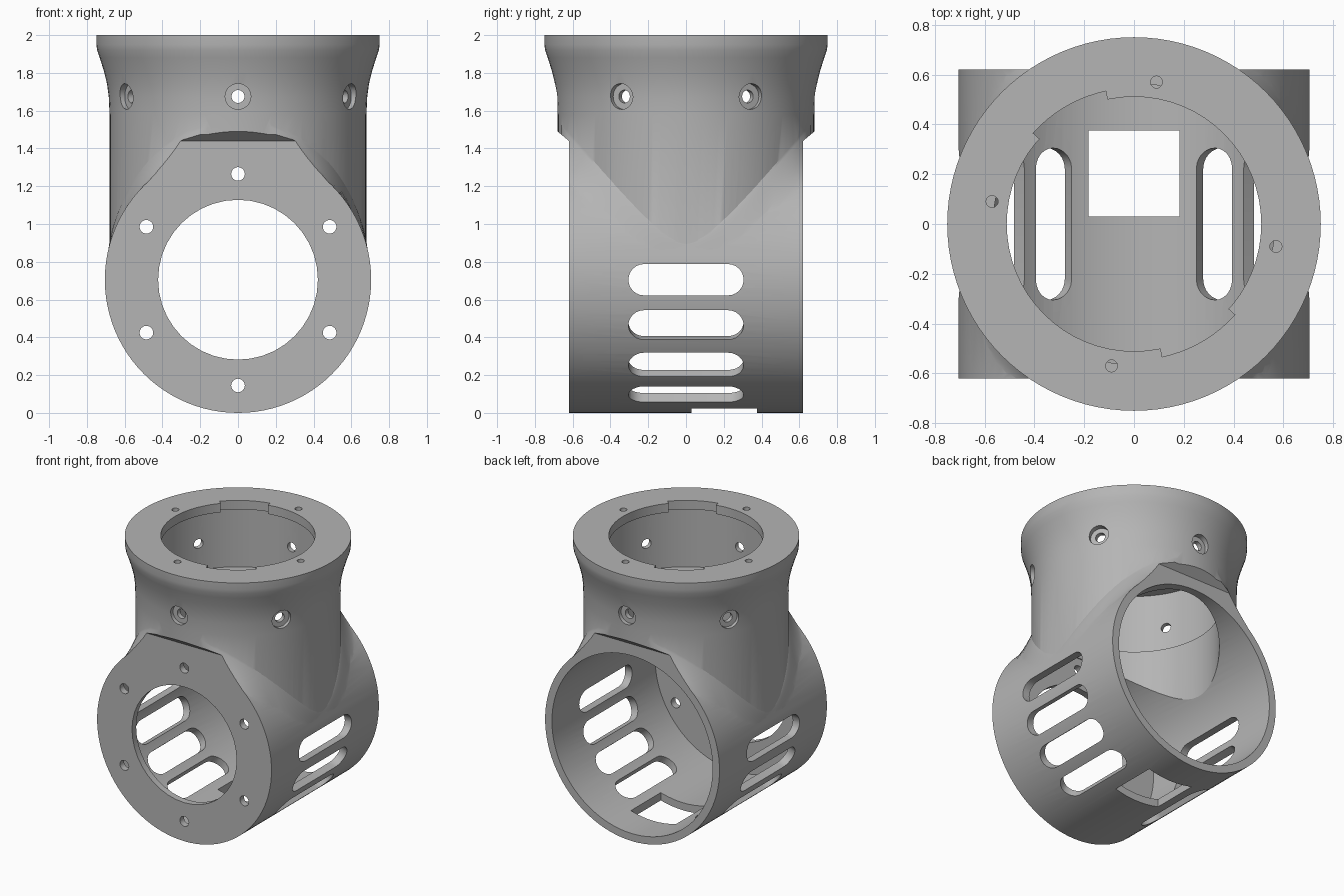
import bpy, bmesh
from math import sin, cos, pi, radians, sqrt
from mathutils import Matrix, Vector

if "Cube" in bpy.data.objects:
    bpy.data.objects.remove(bpy.data.objects["Cube"])

AXIS_Z, R_BODY, R_NECK, HALF = 0.705, 0.705, 0.68, 0.62

grey = bpy.data.materials.new("plain grey")
grey.use_nodes = True
grey.diffuse_color = (0.46, 0.46, 0.46, 1)
grey.node_tree.nodes["Principled BSDF"].inputs["Base Color"].default_value = (0.46, 0.46, 0.46, 1)


def make(name, bm):
    bmesh.ops.recalc_face_normals(bm, faces=bm.faces)
    mesh = bpy.data.meshes.new(name)
    bm.to_mesh(mesh)
    bm.free()
    mesh.materials.append(grey)
    ob = bpy.data.objects.new(name, mesh)
    bpy.context.collection.objects.link(ob)
    return ob


def rod(name, start, end, radius, sides=32):
    """Solid cylinder between two points."""
    a, b = Vector(start), Vector(end)
    turn = (b - a).to_track_quat('Z', 'Y').to_matrix().to_4x4()
    bm = bmesh.new()
    bmesh.ops.create_cone(bm, cap_ends=True, segments=sides, radius1=radius, radius2=radius,
                          depth=(b - a).length, matrix=Matrix.Translation((a + b) / 2) @ turn)
    return make(name, bm)


def loft(name, rings):
    """Closed solid through a list of equal rings of points."""
    bm = bmesh.new()
    rows = [[bm.verts.new(p) for p in ring] for ring in rings]
    for low, high in zip(rows, rows[1:]):
        for i in range(len(low)):
            j = (i + 1) % len(low)
            bm.faces.new((low[i], low[j], high[j], high[i]))
    bm.faces.new(rows[0])
    bm.faces.new(rows[-1])
    return make(name, bm)


def prism(name, outline, vector):
    v = Vector(vector)
    return loft(name, [outline, [Vector(p) + v for p in outline]])


def lathe(name, profile, sides=96):
    return loft(name, [[(r * cos(2 * pi * i / sides), r * sin(2 * pi * i / sides), z)
                        for i in range(sides)] for r, z in profile])


# Horizontal barrel
housing = rod("housing", (0, -0.66, AXIS_Z), (0, 0.66, AXIS_Z), R_BODY, 96)

# Flared vertical neck
neck = lathe("neck", [(R_NECK, 0.72), (R_NECK, 1.58), (0.684, 1.67), (0.693, 1.74), (0.71, 1.81),
                      (0.732, 1.88), (0.746, 1.92), (0.75, 1.95), (0.75, 2.0)])


# Blend between barrel and neck, growing towards both ends
def blend_section(y):
    t = max(abs(y) / HALF, 0.04)
    a = sqrt(R_NECK ** 2 - y * y) - 0.003
    corner = AXIS_Z + sqrt(R_BODY ** 2 - a * a)
    x_low = a + 0.24 * t if a + 0.24 * t < 0.69 else 0.69
    p0 = Vector((a, y, corner + 0.14 * t))
    p1 = Vector((a + 0.05 * t, y, corner + 0.03 * t))
    p2 = Vector((x_low, y, AXIS_Z + sqrt(0.703 ** 2 - x_low ** 2)))
    side = [p0 * (1 - s) ** 2 + p1 * 2 * s * (1 - s) + p2 * s * s for s in (k / 8 for k in range(9))]
    return side + [Vector((-p.x, p.y, p.z)) for p in reversed(side)]


blend = loft("blend", [blend_section(-0.66 + 1.32 * i / 40) for i in range(41)])

joined = [neck, blend]
cutters = []

# Flat ends with the sloped shoulder under the neck
for s in (-1, 1):
    end = [(-0.9, s * HALF, -0.1), (-0.9, s * HALF, 1.44), (-0.9, s * 0.8, 1.59), (-0.9, s * 0.8, -0.1)]
    cutters.append(prism("end_cutter", end, (1.8, 0, 0)))

# Bores: barrel, lower neck, wider upper neck, top lip
cutters += [
    rod("barrel_bore", (0, -0.572, AXIS_Z), (0, 0.9, AXIS_Z), 0.65, 96),
    rod("neck_bore", (0, 0, 0.71), (0, 0, 1.6), 0.565, 96),
    rod("upper_bore", (0, 0, 1.48), (0, 0, 1.935), 0.62, 96),
    rod("lip_bore", (0, 0, 1.8), (0, 0, 2.1), 0.511, 64),
    rod("front_opening", (0, -0.8, AXIS_Z), (0, -0.4, AXIS_Z), 0.423, 40),
]

# Bayonet notches in the lip
for turn in (0, 180):
    angles = [radians(turn + 102 + 4 * k) for k in range(10)]
    arc = [(r * cos(a), r * sin(a), 1.85) for r, seq in ((0.545, angles), (0.45, angles[::-1])) for a in seq]
    cutters.append(prism("notch", arc, (0, 0, 0.3)))

# Small holes in the top rim
for k in range(4):
    a = radians(81 + 90 * k)
    x, y = 0.577 * cos(a), 0.577 * sin(a)
    cutters.append(rod("rim_hole", (x, y, 1.9), (x, y, 2.1), 0.024, 20))

# Front bolt circle, and counterbored screw holes around the neck
for k in range(6):
    a = radians(30 + 60 * k)
    x, z = 0.56 * cos(a), AXIS_Z + 0.56 * sin(a)
    cutters.append(rod("bolt_hole", (x, -0.8, z), (x, -0.5, z), 0.036, 24))
    d = Vector((cos(a), sin(a), 0))
    up = Vector((0, 0, 1.675))
    cutters.append(rod("screw_hole", d * 0.55 + up, d * 0.8 + up, 0.034, 24))
    cutters.append(rod("screw_seat", d * 0.653 + up, d * 0.8 + up, 0.068, 32))

# Rounded vent slots down both sides
for s in (-1, 1):
    for k in range(4):
        a = radians(20 * k)
        out = Vector((s * cos(a), 0, -sin(a)))
        across = Vector((s * sin(a), 0, cos(a)))
        base = Vector((0, 0, AXIS_Z)) + out * 0.58
        ring = []
        for i in range(26):
            b = pi * (i if i < 13 else i - 1) / 12
            shift = 0.222 if i < 13 else -0.222
            ring.append(base + across * 0.083 * cos(b) + Vector((0, shift + 0.083 * sin(b), 0)))
        cutters.append(prism("vent_slot", ring, out * 0.25))

# Rectangular window in the underside
window = [(-0.183, 0.03, -0.1), (0.183, 0.03, -0.1), (0.183, 0.375, -0.1), (-0.183, 0.375, -0.1)]
cutters.append(prism("window", window, (0, 0, 0.35)))

# Apply all unions and cuts, then drop the helpers
for ob in joined + cutters:
    ob.hide_render = True
    mod = housing.modifiers.new(ob.name, 'BOOLEAN')
    mod.operation = 'UNION' if ob in joined else 'DIFFERENCE'
    mod.solver = 'EXACT'
    mod.object = ob
graph = bpy.context.evaluated_depsgraph_get()
result = bpy.data.meshes.new_from_object(housing.evaluated_get(graph))
housing.modifiers.clear()
housing.data = result
for ob in joined + cutters:
    bpy.data.objects.remove(ob)
result.materials.clear()
result.materials.append(grey)
for p in result.polygons:
    p.material_index = 0

# Smooth curved walls, crisp edges
bpy.ops.object.select_all(action='DESELECT')
housing.select_set(True)
bpy.context.view_layer.objects.active = housing
bpy.ops.object.shade_smooth_by_angle(angle=radians(28))
